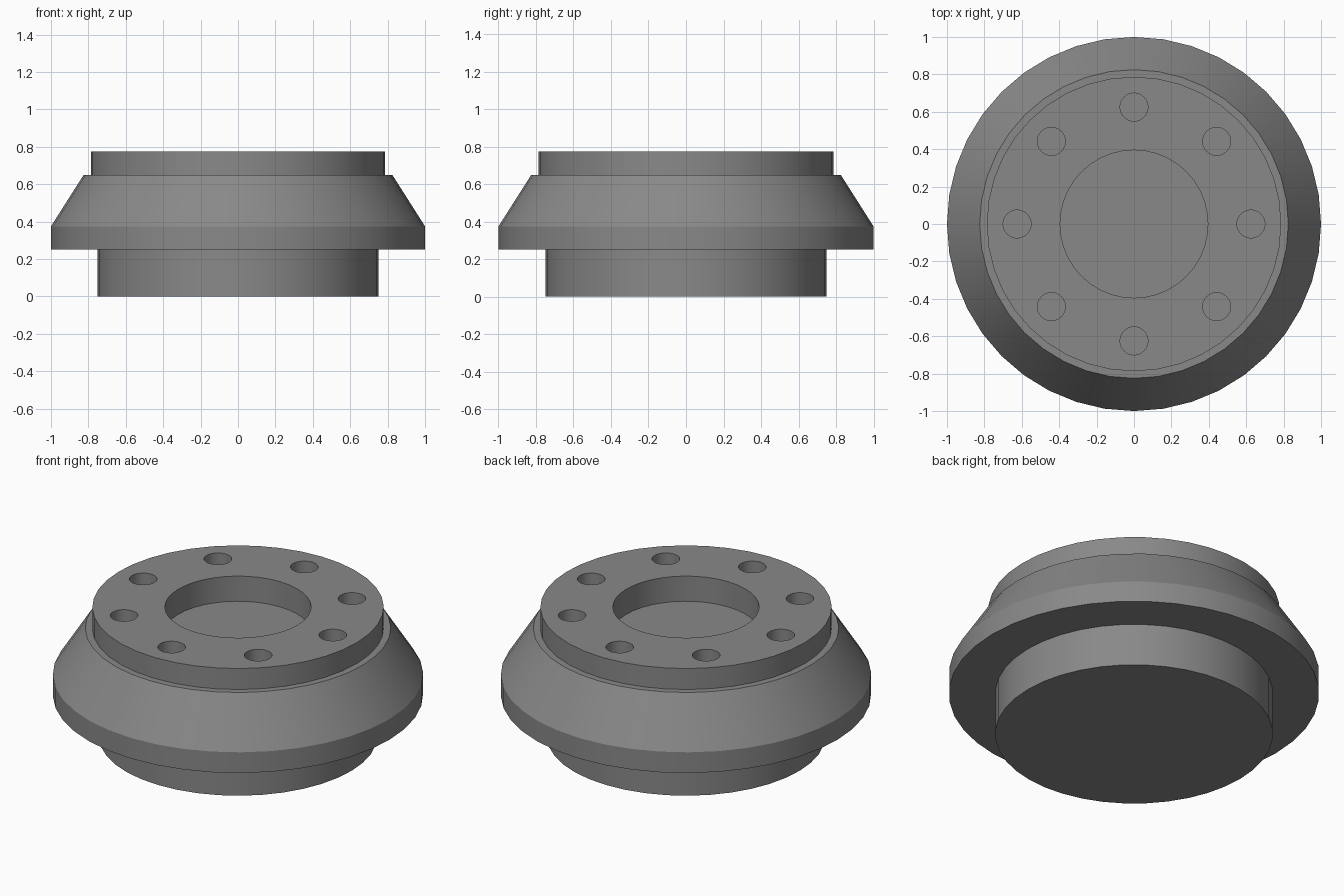
import bpy, bmesh, math
from mathutils import Matrix

if "Cube" in bpy.data.objects:
    bpy.data.objects.remove(bpy.data.objects["Cube"])

SEGMENTS = 40
TOP = 0.775


def finish(name, bm):
    bmesh.ops.recalc_face_normals(bm, faces=bm.faces)
    mesh = bpy.data.meshes.new(name)
    bm.to_mesh(mesh)
    bm.free()
    obj = bpy.data.objects.new(name, mesh)
    bpy.context.collection.objects.link(obj)
    return obj


def add_plug(bm, x, y, radius, depth, sides):
    # Cutting cylinder reaching from above the top face down to the given depth
    height = depth + 0.1
    bmesh.ops.create_cone(
        bm, cap_ends=True, segments=sides, radius1=radius, radius2=radius,
        depth=height, matrix=Matrix.Translation((x, y, TOP + 0.1 - height / 2)))


# Hub body: stepped and tapered profile revolved around z
profile = [(0.75, 0), (0.75, 0.252), (1, 0.252), (1, 0.375),
           (0.825, 0.65), (0.787, 0.65), (0.787, TOP)]
bm = bmesh.new()
rings = [[bm.verts.new((r * math.cos(a), r * math.sin(a), z))
          for a in (2 * math.pi * i / SEGMENTS for i in range(SEGMENTS))]
         for r, z in profile]
for low, high in zip(rings, rings[1:]):
    for i in range(SEGMENTS):
        j = (i + 1) % SEGMENTS
        bm.faces.new((low[i], low[j], high[j], high[i]))
bm.faces.new(rings[0])
bm.faces.new(rings[-1])
hub = finish("flanged_hub", bm)

# Dark grey metal
metal = bpy.data.materials.new("dark_grey_metal")
metal.diffuse_color = (0.25, 0.25, 0.25, 1)
metal.use_nodes = True
metal.node_tree.nodes["Principled BSDF"].inputs["Base Color"].default_value = metal.diffuse_color
hub.data.materials.append(metal)

# Central recess and ring of eight blind bolt holes
bm = bmesh.new()
add_plug(bm, 0, 0, 0.395, 0.15, SEGMENTS)
for i in range(8):
    a = i * math.pi / 4
    add_plug(bm, 0.625 * math.cos(a), 0.625 * math.sin(a), 0.075, 0.15, 24)
cutter = finish("hole_cutter", bm)
cutter.data.materials.append(metal)
cutter.hide_render = True

cut = hub.modifiers.new("holes", "BOOLEAN")
cut.operation = "DIFFERENCE"
cut.solver = "EXACT"
cut.object = cutter

# Bake the holes and drop the helper
bpy.context.view_layer.objects.active = hub
hub.select_set(True)
bpy.ops.object.modifier_apply(modifier=cut.name)
bpy.data.objects.remove(cutter)
bpy.ops.object.shade_smooth_by_angle(angle=math.radians(25))
